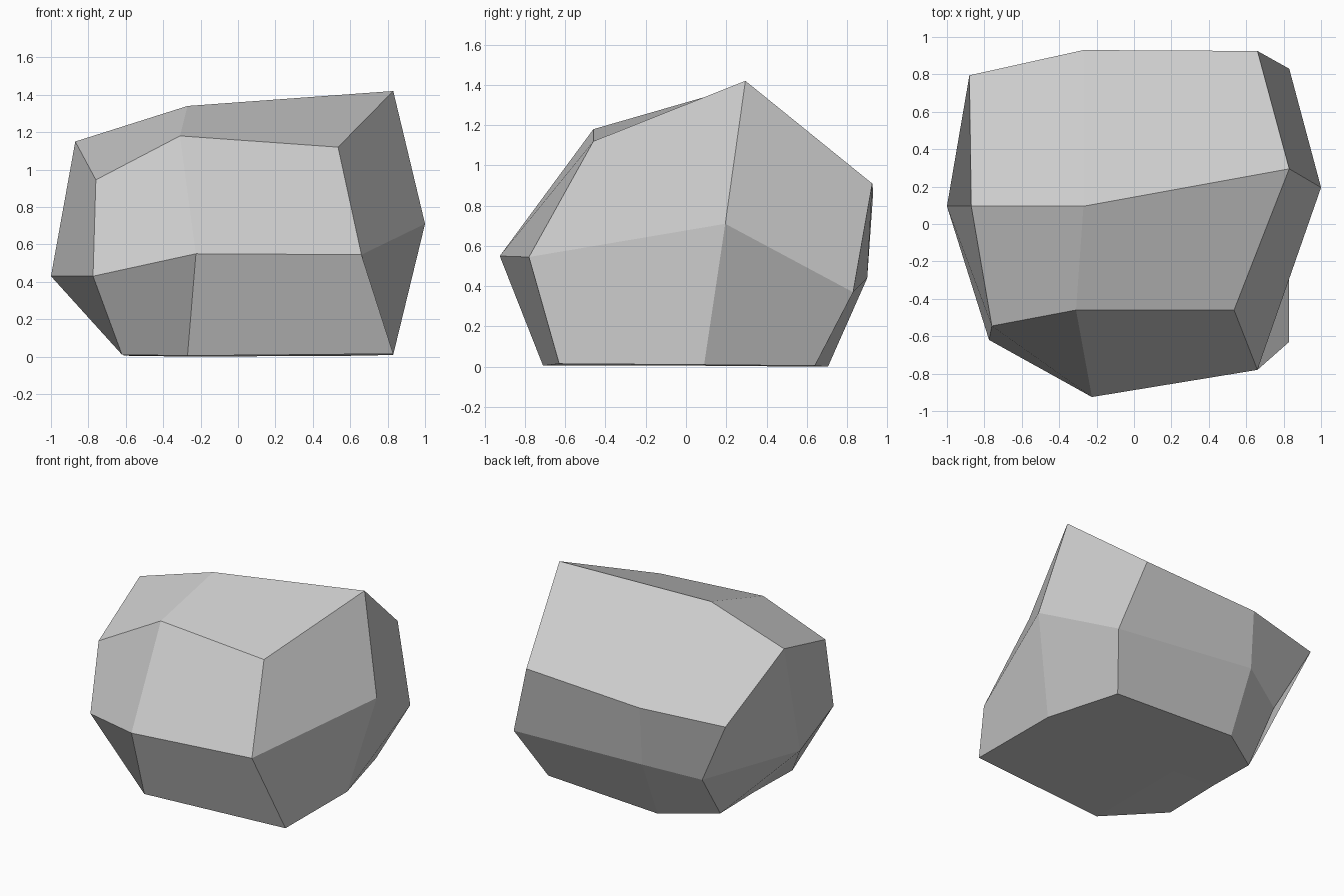
import bpy, bmesh

if "Cube" in bpy.data.objects:
    bpy.data.objects.remove(bpy.data.objects["Cube"])

# Boulder = a cube split 2x2 on each side, with its grid points pushed about.
# Each layer lists rows from front to back, each row from left to right.
base = [[(-0.62, -0.36, 0.01), (-0.27, -0.71, 0.005), (0.83, -0.63, 0.015)],
        [(-0.62, 0.09, 0.02), (-0.27, 0.09, 0.005), (0.83, 0.09, 0.01)],
        [(-0.61, 0.47, 0.005), (-0.26, 0.705, 0.0), (0.68, 0.64, 0.005)]]
waist = [[(-0.775, -0.62, 0.43), (-0.225, -0.925, 0.55), (0.66, -0.78, 0.545)],
         [(-1.0, 0.095, 0.43), None, (1.0, 0.195, 0.71)],
         [(-0.63, 0.71, 0.35), (-0.27, 0.90, 0.44), (0.83, 0.83, 0.37)]]
crown = [[(-0.76, -0.545, 0.945), (-0.31, -0.46, 1.18), (0.535, -0.46, 1.12)],
         [(-0.87, 0.095, 1.15), (-0.27, 0.095, 1.34), (0.83, 0.295, 1.42)],
         [(-0.88, 0.795, 0.84), (-0.27, 0.93, 0.87), (0.66, 0.925, 0.91)]]

bm = bmesh.new()
grid = {}
for z, layer in enumerate((base, waist, crown)):
    for y, row in enumerate(layer):
        for x, p in enumerate(row):
            if p:
                grid[x, y, z] = bm.verts.new(p)


def corner(axis, side, u, v):
    """Grid point on one side of the cube."""
    key = [u, v]
    key.insert(axis, side)
    return grid[tuple(key)]


# Four facets on each of the six sides, folded along the shorter diagonal
for axis in range(3):
    for side in (0, 2):
        for u in (0, 1):
            for v in (0, 1):
                q = [corner(axis, side, u + a, v + b)
                     for a, b in ((0, 0), (1, 0), (1, 1), (0, 1))]
                if (q[0].co - q[2].co).length > (q[1].co - q[3].co).length:
                    q = q[1:] + q[:1]
                bm.faces.new(q)
bmesh.ops.recalc_face_normals(bm, faces=bm.faces[:])
mesh = bpy.data.meshes.new("boulder")
bm.to_mesh(mesh)
bm.free()

# Plain grey stone
stone = bpy.data.materials.new("grey_stone")
stone.diffuse_color = (0.6, 0.6, 0.6, 1)
stone.use_nodes = True
stone.node_tree.nodes["Principled BSDF"].inputs["Base Color"].default_value = stone.diffuse_color
mesh.materials.append(stone)
boulder = bpy.data.objects.new("boulder", mesh)
bpy.context.collection.objects.link(boulder)
